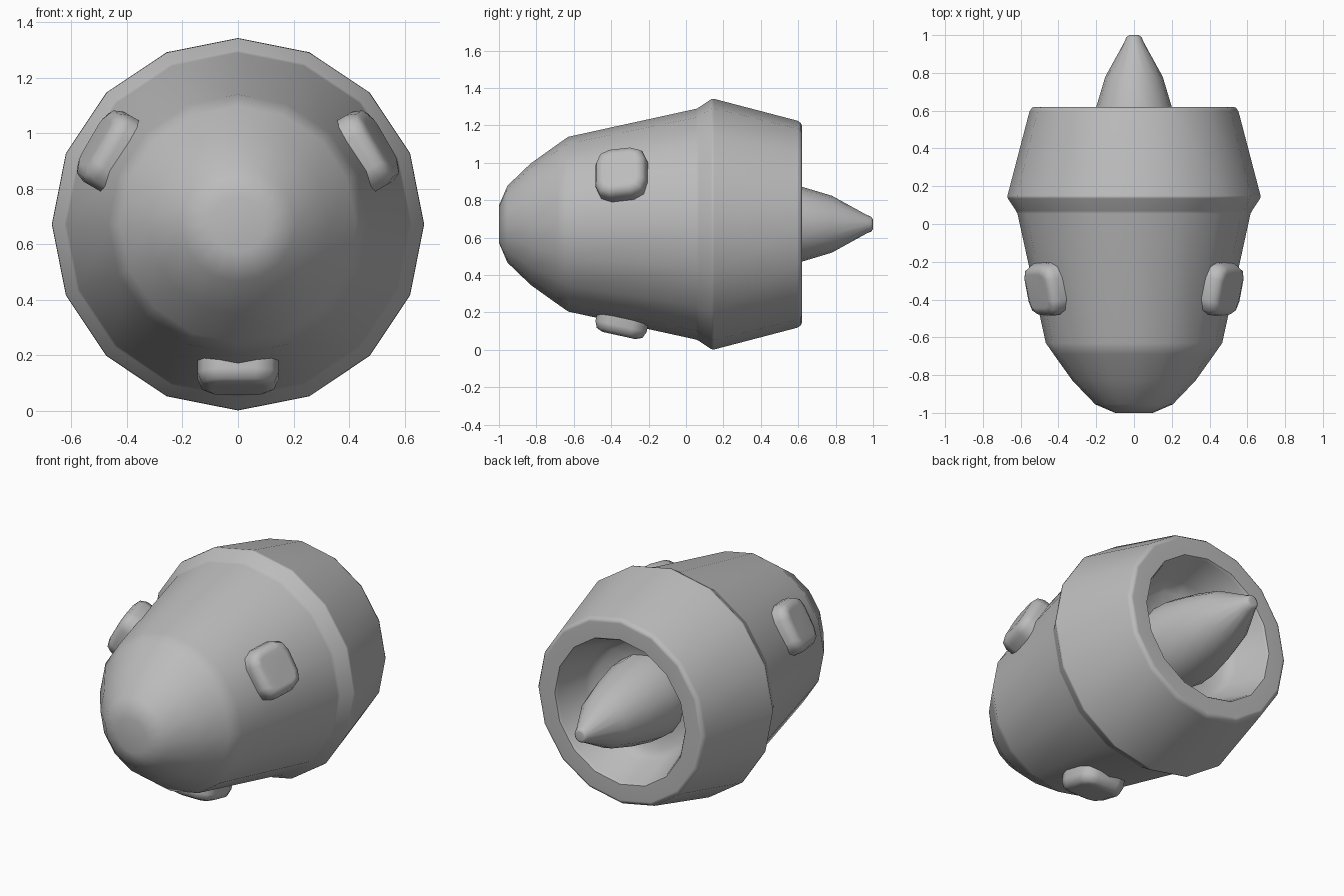
import bpy, bmesh
from math import pi, sin, cos, radians, atan2
from mathutils import Matrix, Vector

if "Cube" in bpy.data.objects:
    bpy.data.objects.remove(bpy.data.objects["Cube"], do_unlink=True)

AXIS_Z = 0.672
SIDES = 16

grey = bpy.data.materials.new("plain_grey")
GREY = (0.5, 0.5, 0.5, 1)
grey.use_nodes = True
grey.diffuse_color = GREY
grey.node_tree.nodes["Principled BSDF"].inputs["Base Color"].default_value = GREY


def finish(bm, name, angle):
    """Turn a bmesh into a smooth-shaded object with area weighted normals."""
    bmesh.ops.recalc_face_normals(bm, faces=bm.faces)
    mesh = bpy.data.meshes.new(name)
    bm.to_mesh(mesh)
    bm.free()
    mesh.materials.append(grey)
    obj = bpy.data.objects.new(name, mesh)
    bpy.context.collection.objects.link(obj)
    bpy.ops.object.select_all(action="DESELECT")
    obj.select_set(True)
    bpy.context.view_layer.objects.active = obj
    bpy.ops.object.shade_smooth_by_angle(angle=radians(angle))
    weighted = obj.modifiers.new("weighted_normals", "WEIGHTED_NORMAL")
    weighted.keep_sharp = True
    return obj


def lathe(name, profile, angle=48):
    """Revolve (y, radius) points about the long axis and cap both ends."""
    bm = bmesh.new()
    rings = []
    for y, r in profile:
        turns = [2 * pi * k / SIDES for k in range(SIDES)]
        rings.append([bm.verts.new((r * cos(a), y, AXIS_Z + r * sin(a))) for a in turns])
    for lower, upper in zip(rings, rings[1:]):
        for k in range(SIDES):
            n = (k + 1) % SIDES
            bm.faces.new((lower[k], lower[n], upper[n], upper[k]))
    bm.faces.new(rings[0])
    bm.faces.new(rings[-1])
    return finish(bm, name, angle)


# Housing: blunt nose, tapered body, flared collar, rim and hollow exhaust
lathe("engine_housing", [
    (-1.0, 0.10), (-0.955, 0.205), (-0.83, 0.325), (-0.69, 0.425), (-0.63, 0.467),
    (0.055, 0.617), (0.07, 0.625), (0.135, 0.668), (0.15, 0.67),
    (0.597, 0.553), (0.615, 0.54), (0.62, 0.525),
    (0.62, 0.43), (0.605, 0.42), (0.43, 0.36), (0.38, 0.31), (0.36, 0.20),
])

# Exhaust spike with a rounded tip
lathe("exhaust_cone", [
    (0.34, 0.24), (0.46, 0.235), (0.62, 0.20), (0.78, 0.152),
    (0.965, 0.05), (0.99, 0.04), (1.0, 0.025),
])


def pod(name, turn):
    """Rounded block lying on the tapered body at the given angle."""
    bm = bmesh.new()
    bmesh.ops.create_cube(bm, size=1)
    bmesh.ops.scale(bm, vec=(0.29, 0.28, 0.14), verts=bm.verts)
    uprights = [e for e in bm.edges if abs(e.verts[0].co.z - e.verts[1].co.z) > 0.1]
    bmesh.ops.bevel(bm, geom=uprights, offset=0.08, segments=2, profile=0.5, affect="EDGES")
    top = [e for e in bm.edges if all(v.co.z > 0.06 for v in e.verts)]
    bmesh.ops.bevel(bm, geom=top, offset=0.05, segments=2, profile=0.5, affect="EDGES")
    tilt = Matrix.Rotation(atan2(0.15, 0.685), 3, "X")
    outward = Vector((cos(turn), 0, sin(turn)))
    frame = Matrix(((sin(turn), 0, cos(turn)), (0, 1, 0), (-cos(turn), 0, sin(turn))))
    bm.transform((frame @ tilt).to_4x4())
    bmesh.ops.translate(bm, verts=bm.verts,
                        vec=outward * 0.527 + Vector((0, -0.343, AXIS_Z)))
    return finish(bm, name, 60)


# Three pods evenly spaced around the body
for label, degrees in (("left", 30), ("right", 150), ("bottom", 270)):
    pod(label + "_pod", radians(degrees))
